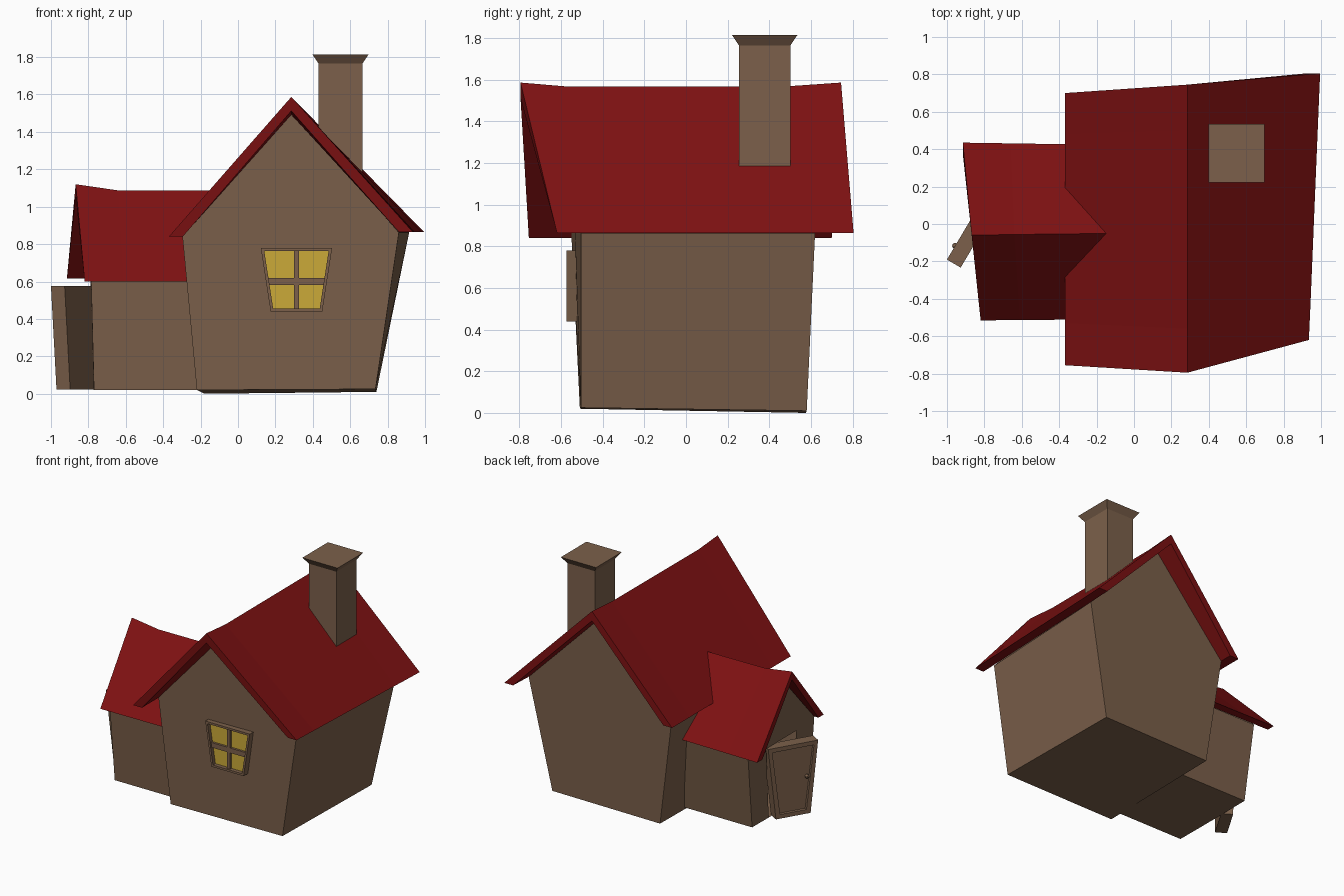
import bpy, bmesh
from mathutils import Vector

if "Cube" in bpy.data.objects:
    bpy.data.objects.remove(bpy.data.objects["Cube"])


def material(name, rgb):
    m = bpy.data.materials.new(name)
    m.diffuse_color = (*rgb, 1)
    m.use_nodes = True
    m.node_tree.nodes["Principled BSDF"].inputs["Base Color"].default_value = m.diffuse_color
    return m


WOOD = material("brown_wall", (0.20, 0.118, 0.07))
ROOF = material("red_roof", (0.21, 0.0055, 0.006))
GLASS = material("yellow_glass", (0.60, 0.40, 0.04))


def finish(name, bm, mat, fix=True):
    if fix:
        bmesh.ops.recalc_face_normals(bm, faces=bm.faces)
    me = bpy.data.meshes.new(name)
    bm.to_mesh(me)
    bm.free()
    me.materials.append(mat)
    ob = bpy.data.objects.new(name, me)
    bpy.context.collection.objects.link(ob)
    return ob


def loft(name, sections, mat, caps=True):
    """Skin a row of matching closed sections."""
    bm = bmesh.new()
    rings = [[bm.verts.new(p) for p in s] for s in sections]
    n = len(rings[0])
    for a, b in zip(rings, rings[1:]):
        for i in range(n):
            j = (i + 1) % n
            bm.faces.new((a[i], a[j], b[j], b[i]))
    if caps:
        bm.faces.new(rings[0])
        bm.faces.new(rings[-1])
    return finish(name, bm, mat)


def roof_section(a, ridge, b, t, axis):
    """Thick inverted V: two eaves and a ridge, eaves cut level."""
    d = Vector((0, 0, 0))
    d[axis] = t
    a, ridge, b = Vector(a), Vector(ridge), Vector(b)
    return [a, ridge, b, b - d, ridge - Vector((0, 0, t)), a + d]


# Main house body, leaning outwards
loft("house_walls", [
    [(-0.22, -0.51, 0.02), (0.735, -0.505, 0.025), (0.86, -0.505, 0.862),
     (0.285, -0.555, 1.51), (-0.297, -0.55, 0.84)],
    [(-0.18, 0.575, 0.0), (0.74, 0.58, 0.01), (0.915, 0.62, 0.862),
     (0.285, 0.60, 1.50), (-0.297, 0.60, 0.84)]], WOOD)

# Main roof, with the ridge lifting at both ends
loft("main_roof", [roof_section(*s, 0.075, 0) for s in (
    ((-0.37, -0.755, 0.84), (0.285, -0.795, 1.587), (0.935, -0.62, 0.865)),
    ((-0.37, -0.53, 0.84), (0.285, -0.56, 1.567), (0.944, -0.42, 0.865)),
    ((-0.37, 0.48, 0.84), (0.285, 0.50, 1.570), (0.983, 0.52, 0.865)),
    ((-0.37, 0.70, 0.84), (0.285, 0.745, 1.587), (0.995, 0.805, 0.865)))], ROOF)

# Chimney with a flared top
def square(x, y, z, hx, hy):
    return [(x + sx * hx, y + sy * hy, z) for sx, sy in ((-1, -1), (1, -1), (1, 1), (-1, 1))]


loft("chimney", [square(0.548, 0.378, z, hx, hy) for z, hx, hy in (
    (1.08, 0.117, 0.123), (1.765, 0.117, 0.123), (1.815, 0.151, 0.157))], WOOD)

# Side wing: thin shell with a doorway in its gable
bm = bmesh.new()
gable = [(-0.77, -0.41, 0.02), (-0.772, -0.18, 0.02), (-0.785, -0.23, 0.575),
         (-0.785, 0.14, 0.575), (-0.772, 0.09, 0.02), (-0.77, 0.29, 0.02),
         (-0.79, 0.37, 0.61), (-0.785, -0.055, 1.04), (-0.785, -0.45, 0.60)]
v = [bm.verts.new(p) for p in gable]
inner = {i: bm.verts.new((x, gable[i][1], gable[i][2]))
         for i, x in ((0, -0.20), (5, -0.18), (6, -0.26), (8, -0.26))}
bm.faces.new(v)
bm.faces.new((v[0], v[8], inner[8], inner[0]))
bm.faces.new((v[5], inner[5], inner[6], v[6]))
bm.faces.new((v[0], inner[0], inner[5], v[5], v[4], v[1]))
finish("wing_walls", bm, WOOD)

# Wing roof
loft("wing_roof", [roof_section(*s, 0.063, 1) for s in (
    ((-0.82, -0.515, 0.60), (-0.868, -0.06, 1.12), (-0.915, 0.435, 0.615)),
    ((-0.61, -0.514, 0.60), (-0.64, -0.056, 1.087), (-0.66, 0.431, 0.615)),
    ((-0.25, -0.51, 0.60), (-0.10, -0.05, 1.087), (-0.25, 0.425, 0.615)))], ROOF)


# Window: tapered frame, crossbars and glass
def window_outline(y, inset=0.0, z0=0.44, z1=0.78):
    def half(z):
        return 0.138 + (z - 0.44) * 0.155 - inset
    c, a, b = 0.3125, z0 + inset, z1 - inset
    return [(c - half(a), y, a), (c + half(a), y, a),
            (c + half(b), y, b), (c - half(b), y, b)]


loft("window_frame", [window_outline(-0.50), window_outline(-0.575),
                      window_outline(-0.575, 0.016), window_outline(-0.50, 0.016)], WOOD, False)
loft("window_glass", [window_outline(-0.545, 0.012), window_outline(-0.538, 0.012)], GLASS)
loft("window_crossbar", [window_outline(y, 0.012, 0.57, 0.632) for y in (-0.562, -0.54)], WOOD)
loft("window_upright", [[(x, y, z) for x, z in ((0.299, 0.45), (0.326, 0.45), (0.326, 0.77), (0.299, 0.77))]
                        for y in (-0.562, -0.54)], WOOD)

# Open door: tapered slab with a sunken panel
TIP = Vector((-1.0, -0.19, 0))
ALONG = Vector((0.51, 0.86, 0))
INTO = Vector((0.86, -0.51, 0))


def door_outline(depth, inset=0.0):
    pts = ((0.058 + inset, 0.022 + inset), (0.325 - inset, 0.022 + inset),
           (0.385 - inset, 0.575 - inset), (inset, 0.575 - inset))
    return [TIP + ALONG * s + INTO * depth + Vector((0, 0, z)) for s, z in pts]


loft("door", [door_outline(0.085), door_outline(0.0),
              door_outline(0.0, 0.032), door_outline(0.014, 0.036)], WOOD)

# Door knob
bm = bmesh.new()
bmesh.ops.create_uvsphere(bm, u_segments=8, v_segments=6, radius=0.016)
knob = finish("door_knob", bm, WOOD, False)
knob.location = TIP + ALONG * 0.085 + Vector((0, 0, 0.31))
